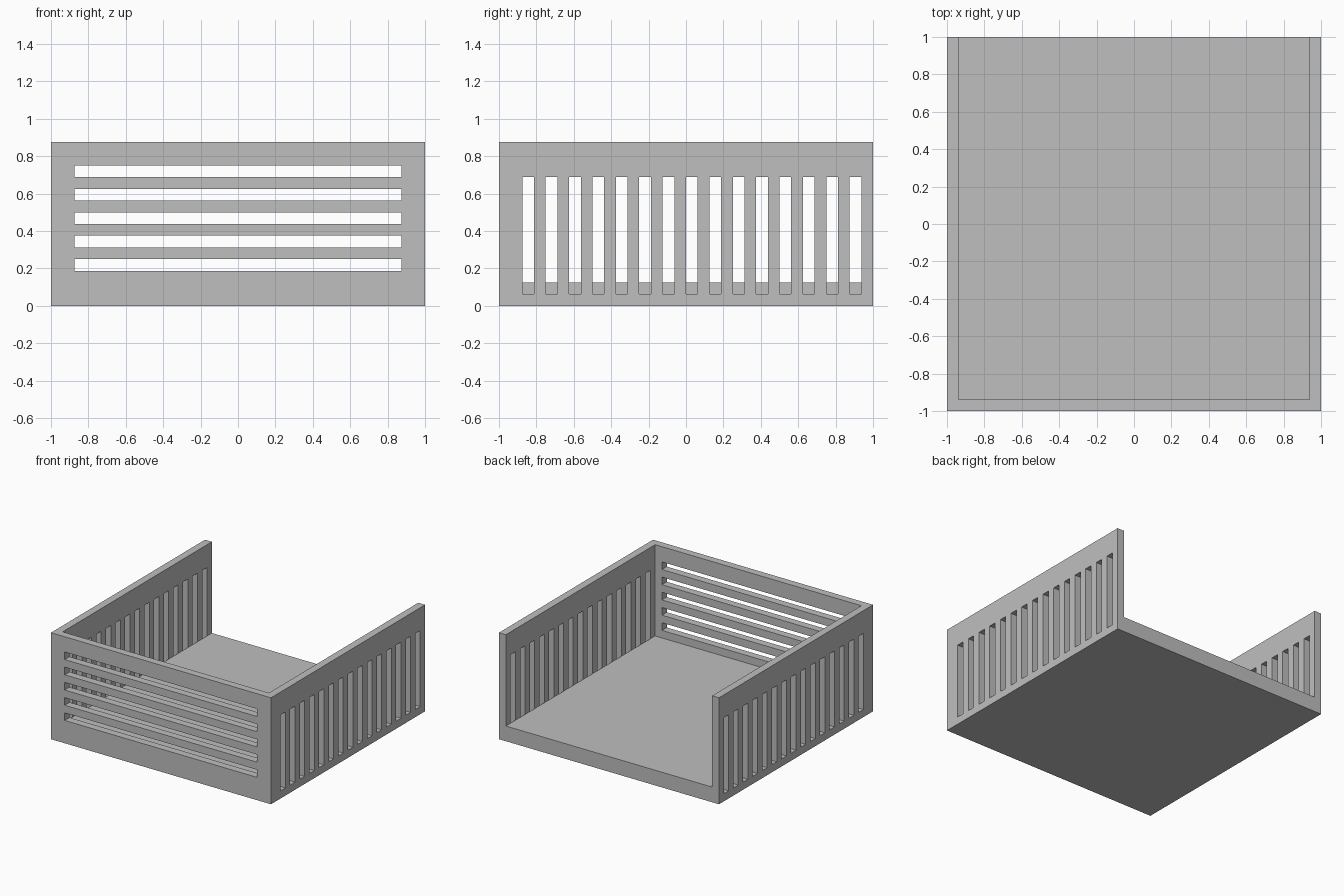
import bpy
import bmesh
from mathutils import Matrix, Vector

if "Cube" in bpy.data.objects:
    bpy.data.objects.remove(bpy.data.objects["Cube"], do_unlink=True)

U = 1 / 16            # wall thickness, slot width and layout unit
HEIGHT = 14 * U

grey = bpy.data.materials.new("plain_grey")
grey.use_nodes = True
colour = (0.52, 0.52, 0.52, 1)
grey.diffuse_color = colour
grey.node_tree.nodes["Principled BSDF"].inputs["Base Color"].default_value = colour


def boxes(name, corner_pairs):
    """One object made of boxes, each given by its low and high corner."""
    bm = bmesh.new()
    for low, high in corner_pairs:
        low, high = Vector(low), Vector(high)
        place = Matrix.Translation((low + high) / 2) @ Matrix.Diagonal((high - low).to_4d())
        place[3][3] = 1
        bmesh.ops.create_cube(bm, size=1, matrix=place)
    mesh = bpy.data.meshes.new(name)
    bm.to_mesh(mesh)
    bm.free()
    mesh.materials.append(grey)
    obj = bpy.data.objects.new(name, mesh)
    bpy.context.collection.objects.link(obj)
    return obj


def cut(target, cutter):
    """Subtract the cutter from the target, then remove it."""
    mod = target.modifiers.new("cut", 'BOOLEAN')
    mod.operation = 'DIFFERENCE'
    mod.solver = 'EXACT'
    mod.object = cutter
    bpy.context.view_layer.objects.active = target
    bpy.ops.object.modifier_apply(modifier=mod.name)
    bpy.data.objects.remove(cutter, do_unlink=True)


# Solid block hollowed into a floor with three walls, open at the back
tray = boxes("slotted_tray", [((-1, -1, 0), (1, 1, HEIGHT))])
inner = 1 - U
cut(tray, boxes("cavity_cutter", [((-inner, -inner, 2 * U), (inner, 1.2, 1.2))]))

# Horizontal slots through the front wall
front_slots = []
for i in range(5):
    z = (3 + 2 * i) * U
    front_slots.append(((-14 * U, -1.1, z), (14 * U, -inner + U / 2, z + U)))
cut(tray, boxes("front_slot_cutter", front_slots))

# Vertical slots through both side walls, stopping at the edge of the floor
for side, (x0, x1) in {"right": (-1.1, -inner), "left": (inner, 1.1)}.items():
    slots = []
    for i in range(15):
        y = (2 * i - 14) * U
        slots.append(((x0, y, U), (x1, y + U, 11 * U)))
    cut(tray, boxes(side + "_slot_cutter", slots))
